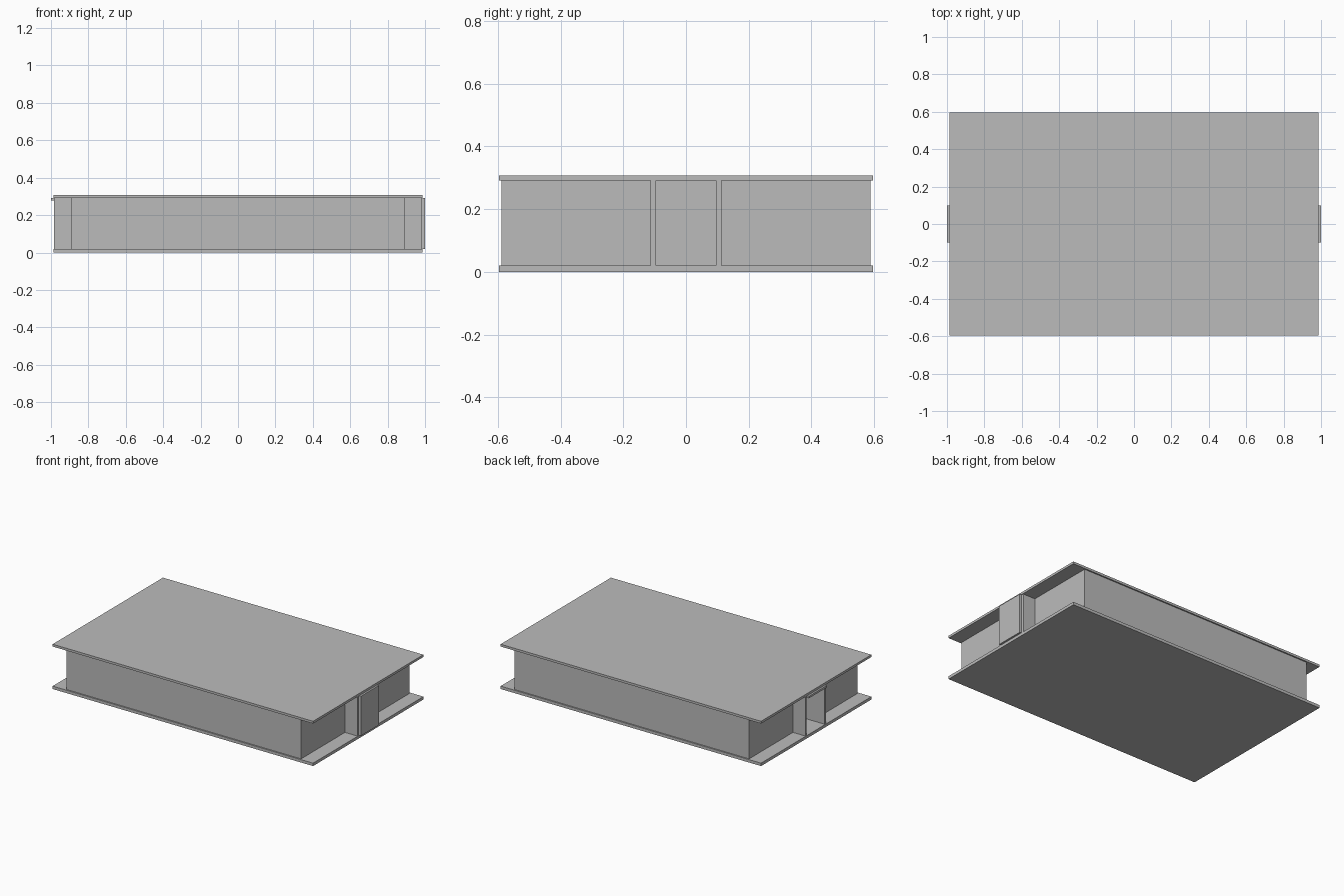
import bpy

if "Cube" in bpy.data.objects:
    bpy.data.objects.remove(bpy.data.objects["Cube"])

grey = bpy.data.materials.new("plain_grey")
colour = (0.5, 0.5, 0.5, 1)
grey.diffuse_color = colour
grey.use_nodes = True
grey.node_tree.nodes["Principled BSDF"].inputs["Base Color"].default_value = colour


def box(name, low, high):
    """Box between two opposite corners."""
    bpy.ops.mesh.primitive_cube_add(size=1)
    obj = bpy.context.object
    obj.name = name
    obj.location = [(a + b) / 2 for a, b in zip(low, high)]
    obj.scale = [b - a for a, b in zip(low, high)]
    bpy.ops.object.transform_apply(location=True, rotation=False, scale=True)
    obj.data.materials.append(grey)
    return obj


plate_x, plate_y = 0.987, 0.597
wall_x, wall_y = 0.89, 0.588
floor_z, ceiling_z, top_z = 0.02, 0.291, 0.307
thick = 0.015
door_y = 0.098

# Floor and roof plates
box("floor_plate", (-plate_x, -plate_y, 0), (plate_x, plate_y, floor_z))
box("roof_plate", (-plate_x, -plate_y, ceiling_z), (plate_x, plate_y, top_z))

for side, s in (("front", -1), ("back", 1)):
    # Long walls
    y0, y1 = sorted((s * wall_y, s * (wall_y - thick)))
    box(side + "_wall", (-wall_x, y0, floor_z), (wall_x, y1, ceiling_z))
    for end, e in (("right", -1), ("left", 1)):
        # End walls on either side of each doorway
        x0, x1 = sorted((e * wall_x, e * (wall_x - thick)))
        y0, y1 = sorted((s * (door_y + thick), s * (wall_y - thick)))
        box(f"{end}_{side}_end_wall", (x0, y0, floor_z), (x1, y1, ceiling_z))
        # Porch side walls running into the building
        x0, x1 = sorted((e * (plate_x - 0.004), e * 0.7))
        y0, y1 = sorted((s * door_y, s * (door_y + thick)))
        box(f"{end}_{side}_porch_wall", (x0, y0, floor_z), (x1, y1, ceiling_z))

# Closed door on the left end, raised door under the roof on the right end
box("closed_door", (0.983, -door_y, floor_z), (1, door_y, ceiling_z))
box("raised_door", (-1, -door_y, 0.277), (-0.73, door_y, ceiling_z))
